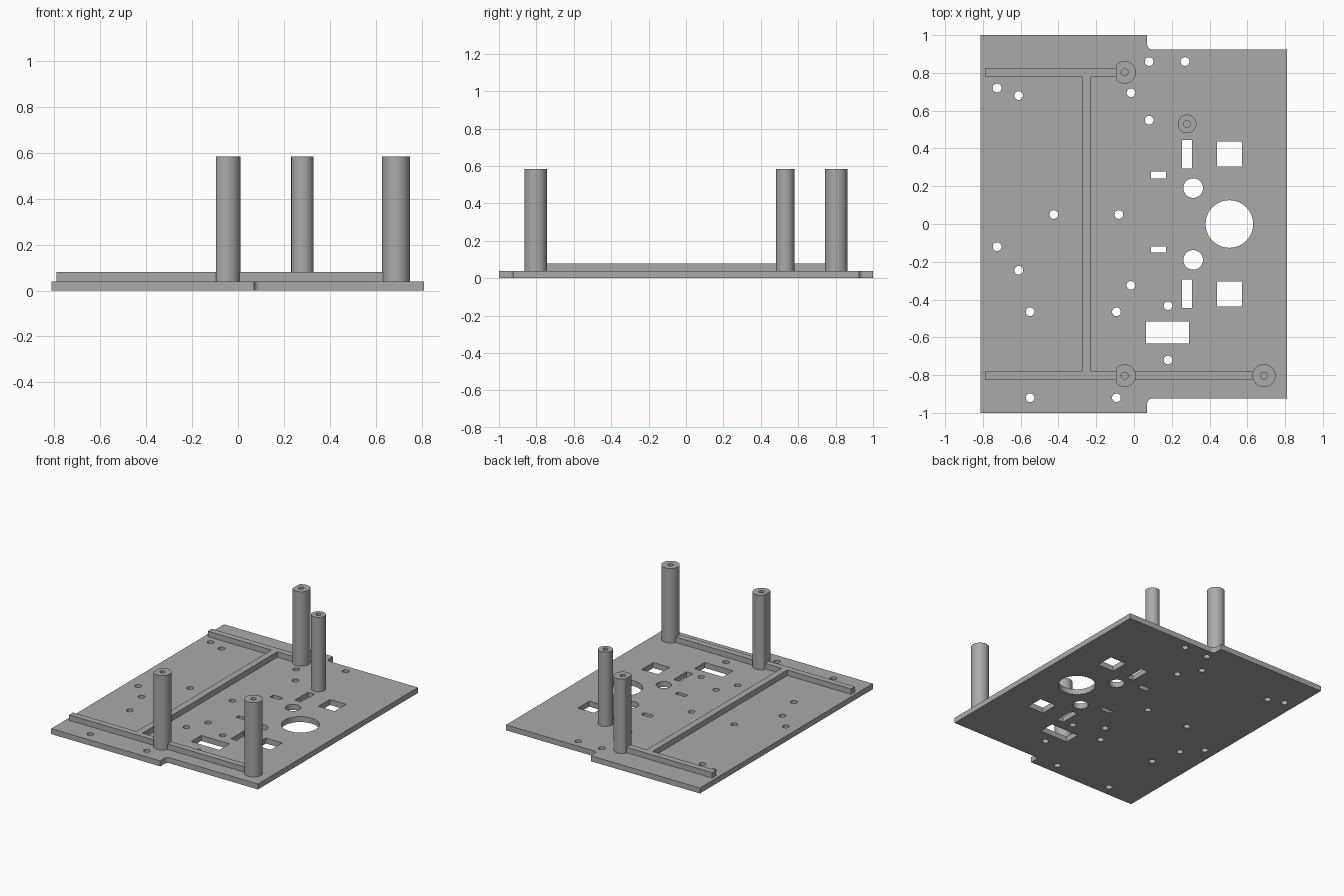
import bpy, bmesh
from math import cos, sin, pi

if "Cube" in bpy.data.objects:
    bpy.data.objects.remove(bpy.data.objects["Cube"])

grey = bpy.data.materials.new("plain grey")
grey.use_nodes = True
colour = (0.4, 0.4, 0.4, 1)
grey.diffuse_color = colour
grey.node_tree.nodes["Principled BSDF"].inputs["Base Color"].default_value = colour

PLATE_TOP, RIB_TOP, POST_TOP = 0.04, 0.08, 0.585


def circle(x, y, r, n=32):
    return [(x + r * cos(2 * pi * i / n), y + r * sin(2 * pi * i / n)) for i in range(n)]


def rectangle(x, y, w, h):
    return [(x + sx * w / 2, y + sy * h / 2) for sx, sy in ((-1, -1), (1, -1), (1, 1), (-1, 1))]


def finish(obj):
    obj.data.materials.clear()
    obj.data.materials.append(grey)
    bpy.ops.object.select_all(action="DESELECT")
    obj.select_set(True)
    bpy.context.view_layer.objects.active = obj
    bpy.ops.object.shade_smooth_by_angle(angle=pi / 6)


def extrude_outline(name, outlines, z0, z1):
    """Flat outline with holes, thickened between two heights."""
    curve = bpy.data.curves.new(name, "CURVE")
    curve.dimensions = "2D"
    curve.fill_mode = "BOTH"
    curve.extrude = (z1 - z0) / 2
    for points in outlines:
        spline = curve.splines.new("POLY")
        spline.points.add(len(points) - 1)
        for p, (x, y) in zip(spline.points, points):
            p.co = (x, y, 0, 1)
        spline.use_cyclic_u = True
    obj = bpy.data.objects.new(name, curve)
    bpy.context.collection.objects.link(obj)
    obj.location.z = (z0 + z1) / 2
    bpy.ops.object.select_all(action="DESELECT")
    obj.select_set(True)
    bpy.context.view_layer.objects.active = obj
    bpy.ops.object.convert(target="MESH")
    obj = bpy.context.object
    bm = bmesh.new()
    bm.from_mesh(obj.data)
    bmesh.ops.remove_doubles(bm, verts=bm.verts, dist=0.0001)
    bmesh.ops.recalc_face_normals(bm, faces=bm.faces)
    bm.to_mesh(obj.data)
    bm.free()
    finish(obj)


def post(name, x, y, r, flat=None, bore=0.018, depth=0.12, n=64):
    """Round standoff with a blind screw bore and an optional flat on its -x side."""
    bm = bmesh.new()

    def ring(radius, z, limit=None):
        pts = circle(0, 0, radius, n)
        return [bm.verts.new((x + (max(px, -limit) if limit else px), y + py, z)) for px, py in pts]

    rings = [ring(r, PLATE_TOP, flat), ring(r, POST_TOP, flat),
             ring(bore, POST_TOP), ring(bore, POST_TOP - depth)]
    for a, b in zip(rings, rings[1:]):
        for i in range(n):
            j = (i + 1) % n
            bm.faces.new((a[i], a[j], b[j], b[i]))
    bm.faces.new(rings[0])
    bm.faces.new(rings[-1])
    bmesh.ops.recalc_face_normals(bm, faces=bm.faces)
    mesh = bpy.data.meshes.new(name)
    bm.to_mesh(mesh)
    bm.free()
    obj = bpy.data.objects.new(name, mesh)
    bpy.context.collection.objects.link(obj)
    finish(obj)


# Base plate: stepped outline with a small fillet in each inner corner
half = [(0.81, 0.925)]
half += [(0.095 - 0.025 * sin(a * pi / 12), 0.95 - 0.025 * cos(a * pi / 12)) for a in range(7)]
half += [(0.07, 1), (-0.813, 1)]
outlines = [half + [(x, -y) for x, y in reversed(half)]]

# Screw holes
screws = [(0.08, 0.86), (0.27, 0.86), (-0.725, 0.72), (-0.61, 0.68), (-0.016, 0.695),
          (0.08, 0.55), (-0.425, 0.05), (-0.08, 0.05), (-0.725, -0.12), (-0.61, -0.245),
          (-0.016, -0.325), (-0.55, -0.465), (-0.093, -0.465), (0.18, -0.433),
          (0.18, -0.72), (-0.55, -0.92), (-0.093, -0.92)]
outlines += [circle(x, y, 0.023, 24) for x, y in screws]

# Round and rectangular openings, most in pairs about the middle
outlines.append(circle(0.505, 0, 0.126, 64))
for s in (-1, 1):
    outlines.append(circle(0.313, s * 0.19, 0.052))
    outlines.append(rectangle(0.281, s * 0.37, 0.053, 0.15))
    outlines.append(rectangle(0.505, s * 0.37, 0.132, 0.132))
outlines.append(rectangle(0.13, 0.26, 0.08, 0.036))
outlines.append(rectangle(0.13, -0.134, 0.08, 0.032))
outlines.append(rectangle(0.178, -0.575, 0.228, 0.117))
extrude_outline("base_plate", outlines, 0, PLATE_TOP)

# Stiffening ribs: two long ribs joined by a cross rib
inner, outer, left, cross_l, cross_r = 0.78, 0.825, -0.79, -0.275, -0.227
rear_end, front_end = -0.06, 0.65
extrude_outline("rib_frame", [[
    (left, outer), (left, inner), (cross_l, inner), (cross_l, -inner), (left, -inner),
    (left, -outer), (front_end, -outer), (front_end, -inner), (cross_r, -inner),
    (cross_r, inner), (rear_end, inner), (rear_end, outer)]], PLATE_TOP, RIB_TOP)

# Standoff posts
post("back_post", -0.05, 0.803, 0.06, flat=0.045)
post("front_post", -0.05, -0.803, 0.06, flat=0.045)
post("front_left_post", 0.688, -0.803, 0.061)
post("inner_post", 0.281, 0.53, 0.049)
